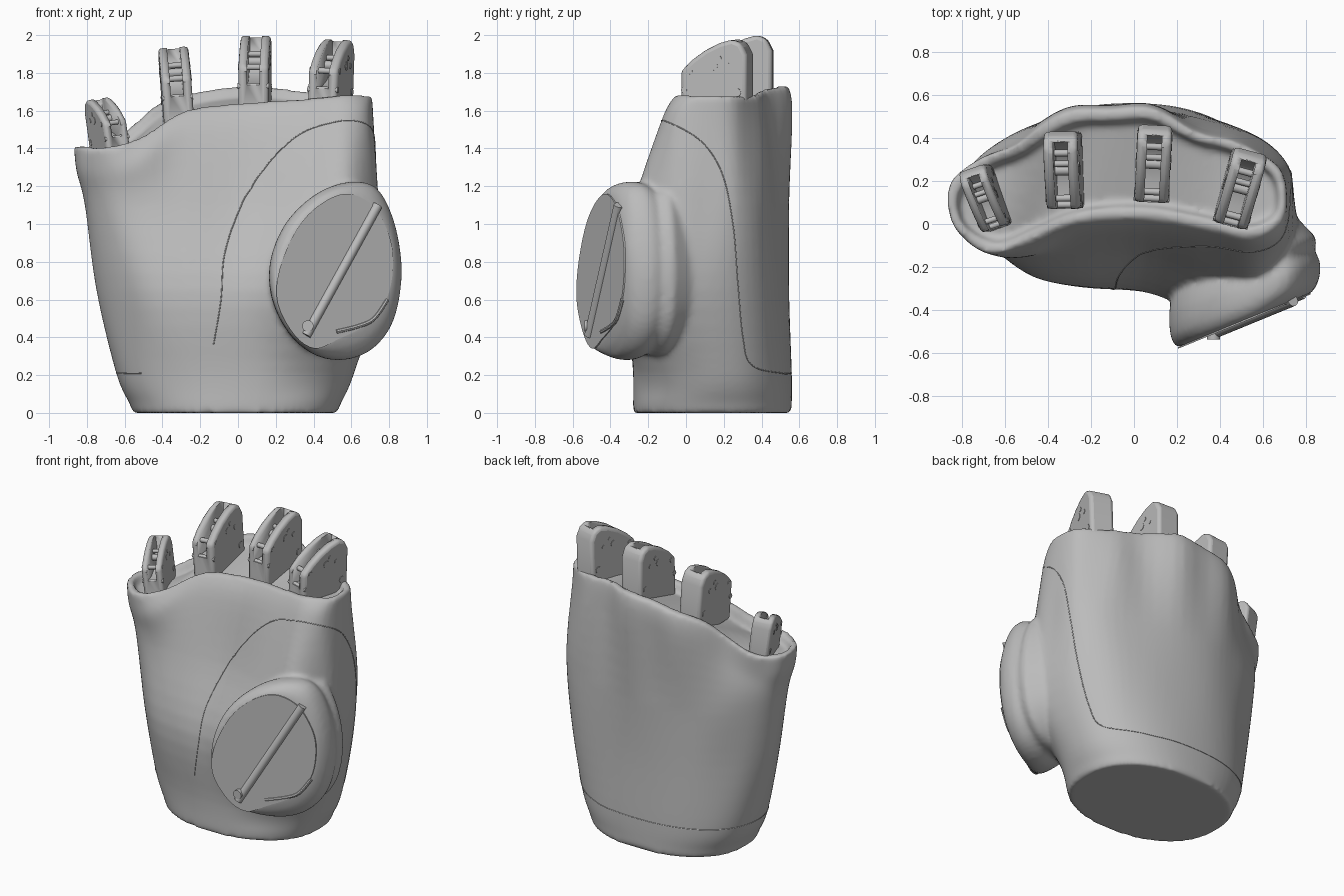
import bpy, bmesh, math
from mathutils import Vector, Matrix
from mathutils.bvhtree import BVHTree

cube = bpy.data.objects.get("Cube")
if cube:
    bpy.data.objects.remove(cube, do_unlink=True)

grey = bpy.data.materials.new("plain_grey")
grey.use_nodes = True
grey.diffuse_color = (0.5, 0.5, 0.5, 1)
grey.node_tree.nodes["Principled BSDF"].inputs["Base Color"].default_value = (0.5, 0.5, 0.5, 1)


def finish(bm, name, smooth=None):
    """Turn a bmesh into a named, coloured object."""
    bmesh.ops.recalc_face_normals(bm, faces=bm.faces)
    mesh = bpy.data.meshes.new(name)
    bm.to_mesh(mesh)
    bm.free()
    mesh.materials.append(grey)
    obj = bpy.data.objects.new(name, mesh)
    bpy.context.collection.objects.link(obj)
    if smooth:
        bpy.ops.object.select_all(action='DESELECT')
        obj.select_set(True)
        bpy.context.view_layer.objects.active = obj
        bpy.ops.object.shade_smooth_by_angle(angle=math.radians(smooth))
    return obj


def spline(points, steps, closed=False):
    """Catmull-Rom curve through the points."""
    pts = [Vector(p) for p in points]
    n = len(pts)
    pick = (lambda i: pts[i % n]) if closed else (lambda i: pts[max(0, min(n - 1, i))])
    out = []
    for i in range(n if closed else n - 1):
        a, b, c, d = (pick(i + k) for k in (-1, 0, 1, 2))
        for s in range(steps):
            t = s / steps
            out.append(b + (c - a) * (t / 2) + (2 * a - 5 * b + 4 * c - d) * (t * t / 2)
                       + (3 * b - a - 3 * c + d) * (t ** 3 / 2))
    return out if closed else out + [pts[-1]]


def loft(bm, rings, strip_caps=False):
    """Closed skin through rings of equal length, capped at both ends."""
    rows = [[bm.verts.new(p) for p in ring] for ring in rings]
    n = len(rows[0])
    for low, high in zip(rows, rows[1:]):
        for i in range(n):
            j = (i + 1) % n
            bm.faces.new((low[i], low[j], high[j], high[i]))
    for cap in (rows[0], rows[-1]):
        if strip_caps:
            for i in range(n // 2):
                quad = [cap[i], cap[i + 1], cap[n - i - 1], cap[-i]]
                bm.faces.new(list(dict.fromkeys(quad)))
        else:
            bm.faces.new(cap)


# Palm outlines: start at the left side, run round the back to the front
rim = [(.71, .12, 1.68), (.67, .27, 1.68), (.5, .36, 1.68), (.29, .44, 1.71), (.06, .53, 1.73),
       (-.2, .54, 1.7), (-.42, .46, 1.64), (-.58, .36, 1.51), (-.74, .29, 1.42), (-.86, .18, 1.41),
       (-.84, -.01, 1.41), (-.68, -.14, 1.41), (-.5, -.08, 1.47), (-.28, .01, 1.6),
       (.05, .03, 1.64), (.35, -.02, 1.66), (.55, -.06, 1.68), (.68, .01, 1.68)]
upper = [(.74, .1), (.72, .27), (.58, .4), (.33, .48), (.06, .54), (-.2, .54), (-.42, .48),
         (-.6, .4), (-.75, .28), (-.81, .15), (-.78, 0), (-.66, -.12), (-.5, -.16),
         (-.27, -.16), (.05, -.15), (.35, -.24), (.58, -.27), (.73, -.08)]
middle = [(.74, .08), (.68, .28), (.54, .42), (.32, .5), (.06, .54), (-.18, .54), (-.39, .49),
          (-.56, .4), (-.69, .29), (-.75, .15), (-.71, 0), (-.6, -.15), (-.46, -.25),
          (-.25, -.29), (.03, -.31), (.3, -.39), (.56, -.32), (.74, -.1)]


def oval(z, rx, ry, count=18):
    ring = []
    for i in range(count):
        a = math.tau * i / count
        c, s = math.cos(a), math.sin(a)
        ring.append((-.015 + rx * math.copysign(abs(c) ** .9, c),
                     .14 + ry * math.copysign(abs(s) ** .9, s), z))
    return ring


# Just under the rim the palm side swells forward and the back swells a little
swell = [(x * (.985 if x < -.55 else 1.01),
          y + (-.07 if y < .05 and x > -.6 else .02 if y > .3 else 0), z - .13)
         for x, y, z in rim]
levels = [oval(0, .54, .42), oval(.05, .56, .42), oval(.21, .63, .42),
          [(x, y, .65) for x, y in middle], [(x, y, 1.1) for x, y in upper], swell, rim]
levels = [spline(ring, 4, True) for ring in levels]
columns = [spline(col, 5) for col in zip(*levels)]
rings = [list(r) for r in zip(*columns)]

# Soft knuckle ridges on the upper back
for p in [p for ring in rings for p in ring if p.z > 1 and p.y > .25]:
    fade = min(1, (p.z - 1) / .5) * min(1, (p.y - .25) / .15)
    p.y += .014 * fade * math.cos(math.tau * (p.x - .09) / .42)
top_ring = rings[-1]


def inward(t, shrink, drop):
    """Rim outline drawn in towards the middle line of the hand."""
    return [Vector((p.x * shrink, p.y + (.27 - .33 * p.x ** 2 - p.y) * t, p.z - drop))
            for p in top_ring]


rings += [inward(.18, .95, 0), inward(.28, .93, .06)]
bm = bmesh.new()
loft(bm, rings, True)

# Thumb mount: ringed boss that narrows to a flat face on a slanted upright plane
boss = spline([(.72, 1.2), (.81, 1.06), (.86, .85), (.86, .65), (.81, .46), (.7, .33), (.55, .28),
               (.4, .31), (.27, .42), (.18, .6), (.17, .8), (.25, 1.0), (.4, 1.15), (.57, 1.22)],
              4, True)
face = spline([(.7, 1.11), (.78, .99), (.82, .85), (.81, .68), (.76, .55), (.67, .46), (.53, .39),
               (.41, .34), (.3, .41), (.21, .58), (.22, .76), (.31, .97), (.43, 1.1), (.57, 1.16)],
              4, True)


def on_plane(x, z, depth=0):
    return Vector((x, -.66 + .41 * x + depth, z))


def boss_ring(depth, blend, scale):
    """Blend from face to boss outline, set back less on the outer side."""
    ring = [f.lerp(b, blend) for f, b in zip(face, boss)]
    return [on_plane(.52 + (p.x - .52) * scale, .74 + (p.y - .74) * scale,
                     depth * (1.2 - .55 * p.x)) for p in ring]


profile = [(0, 0, 1), (.02, .45, 1), (.06, .85, 1), (.11, 1, 1), (.17, 1, 1), (.22, 1, .97),
           (.25, 1, .93), (.28, 1, .93), (.31, 1, .95), (.35, 1, .94), (.39, 1, .88), (.55, 1, .65)]
loft(bm, [boss_ring(*row) for row in profile])
palm = finish(bm, "palm", 60)
mod = palm.modifiers.new("Blend", 'REMESH')
mod.mode = 'VOXEL'
mod.voxel_size = .016
mod.use_smooth_shade = True
mod = palm.modifiers.new("Soften", 'SMOOTH')
mod.factor = .5
mod.iterations = 7

# Flat thumb plate
bm = bmesh.new()
loft(bm, [[on_plane(p.x, p.y, d) for p in face] for d in (-.004, .004)])
finish(bm, "thumb_plate")


def rod(bm, start, end, radius, sides=16):
    start, end = Vector(start), Vector(end)
    axis = end - start
    turn = axis.to_track_quat('Z', 'Y').to_matrix().to_4x4()
    bmesh.ops.create_cone(bm, cap_ends=True, segments=sides, radius1=radius, radius2=radius,
                          depth=axis.length, matrix=Matrix.Translation((start + end) / 2) @ turn)


bm = bmesh.new()
rod(bm, on_plane(.36, .41), on_plane(.74, 1.1), .026)
rod(bm, on_plane(.37, .46, .02), on_plane(.37, .46, -.03), .03)
# Curved ridge beside the axle
ridge = spline([(.52, .43), (.64, .46), (.72, .5), (.79, .6)], 4)
for a, b in zip(ridge, ridge[1:]):
    rod(bm, on_plane(*a), on_plane(*b), .012, 8)
finish(bm, "thumb_axle", 40)

# Finger brackets: rounded block with a slot cut in from the front, and cross pins
block = [(-.18, -.12), (-.18, .15), (-.12, .21), (-.05, .26), (.03, .3), (.1, .32), (.15, .3),
         (.18, .24), (.18, -.12)]
slot = [(-.3, .05), (-.08, .06), (.04, .1), (.1, .15), (.13, .22), (.13, .5), (-.3, .5)]
pins = [(-.13, .15, .016), (-.16, .05, .016), (0, .18, .024), (.03, .22, .015), (.08, .18, .016),
        (.13, .04, .022)]


def prism(name, shape, half_width):
    bm = bmesh.new()
    loft(bm, [[Vector((x, y, z)) for y, z in shape] for x in (-half_width, half_width)])
    return finish(bm, name, 30)


def bracket(name, location, yaw, lean, size):
    place = (Matrix.Translation(location) @ Matrix.Rotation(math.radians(lean), 4, 'Y')
             @ Matrix.Rotation(math.radians(yaw), 4, 'Z') @ Matrix.Scale(size, 4))
    body = prism(name, block, .08)
    cutter = prism("slot_cutter", slot, .034)
    bevel = body.modifiers.new("Edges", 'BEVEL')
    bevel.width = .022
    bevel.segments = 3
    cut = body.modifiers.new("Slot", 'BOOLEAN')
    cut.operation = 'DIFFERENCE'
    cut.object = cutter
    bpy.context.view_layer.update()
    solid = bpy.data.meshes.new_from_object(
        body.evaluated_get(bpy.context.evaluated_depsgraph_get()))
    body.modifiers.clear()
    body.data = solid
    bpy.data.objects.remove(cutter, do_unlink=True)
    body.matrix_world = place
    bm = bmesh.new()
    for y, z, radius in pins:
        rod(bm, (-.083, y, z), (.083, y, z), radius, 12)
    finish(bm, name + "_pins", 40).matrix_world = place


bracket("little_finger_bracket", (-.68, .12, 1.41), 19, -8, .82)
bracket("ring_finger_bracket", (-.32, .25, 1.62), 1, -4, 1)
bracket("middle_finger_bracket", (.09, .28, 1.68), -3, 0, 1)
bracket("index_finger_bracket", (.49, .165, 1.66), -15, 2, 1)

# Raised hairline seam that follows the palm surface
path = [(-.13, -.3, .36), (-.09, -.3, .6), (-.07, -.25, .85), (.02, -.2, 1.13), (.15, -.2, 1.36),
        (.33, -.15, 1.5), (.52, -.15, 1.55), (.68, -.05, 1.52), (.75, .1, 1.42), (.75, .2, 1.25),
        (.73, .25, 1.0), (.7, .28, .7), (.6, .29, .4), (.55, .35, .25)]
path += oval(.21, .63, .42)[3:12]
bpy.context.view_layer.update()
tree = BVHTree.FromObject(palm, bpy.context.evaluated_depsgraph_get())
dots = [tree.find_nearest(p)[0] for p in spline(path, 10)]
curve = bpy.data.curves.new("seam", 'CURVE')
curve.dimensions = '3D'
curve.bevel_depth = .003
curve.bevel_resolution = 1
line = curve.splines.new('POLY')
line.points.add(len(dots) - 1)
for point, co in zip(line.points, dots):
    point.co = (*co, 1)
curve.materials.append(grey)
bpy.context.collection.objects.link(bpy.data.objects.new("seam", curve))
